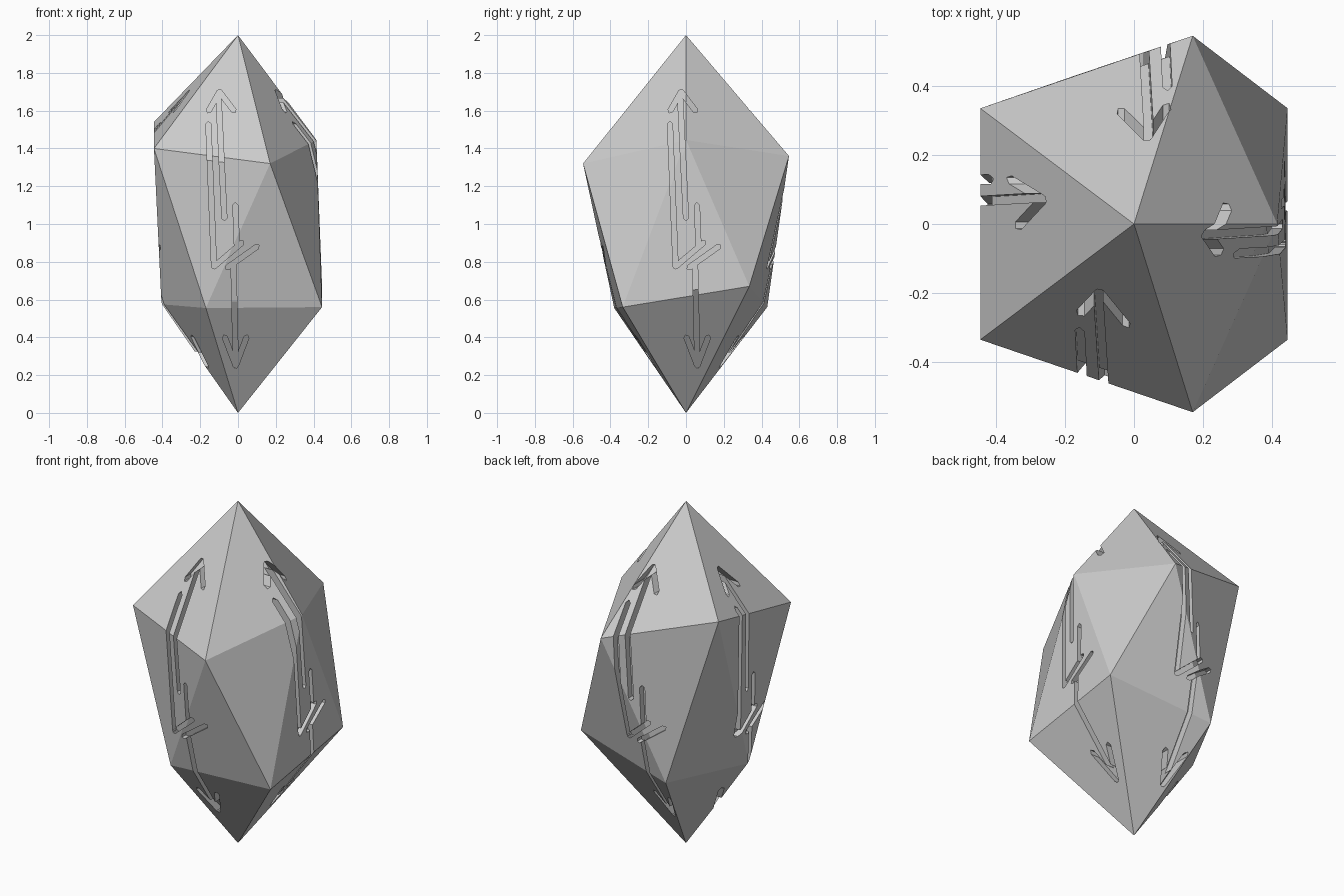
import bpy, bmesh, math
from mathutils import Vector, Matrix

if "Cube" in bpy.data.objects:
    bpy.data.objects.remove(bpy.data.objects["Cube"])

# Crystal rings: uneven, hand-tweaked stretched icosahedron
LOWER = [(.445, -.335, .56), (-.17, -.38, .555), (-.405, 0, .575), (-.17, .43, .56), (.445, .335, .67)]
UPPER = [(.17, -.545, 1.32), (-.445, -.335, 1.40), (-.445, .335, 1.54), (.17, .545, 1.36), (.415, 0, 1.445)]

# Carved strokes on one side: (start u, z, end u, z)
STROKES = [
    (-.104, 1.69, -.072, 1.03),   # upper shaft
    (-.098, 1.70, -.022, 1.60),   # upper barbs
    (-.098, 1.70, -.155, 1.60),
    (-.157, 1.53, -.127, .775),   # long side line
    (-.127, .775, .02, .90),      # upper diagonal
    (-.014, 1.10, -.006, .885),   # short upright
    (-.055, .77, .10, .88),       # lower diagonal
    (-.024, .79, -.012, .26),     # lower shaft
    (-.012, .25, -.07, .40),      # lower barbs
    (-.012, .25, .045, .40),
]
WIDTH = .027


def crystal(name, scale=1.0):
    bm = bmesh.new()
    c = Vector((0, 0, 1))
    add = lambda p: bm.verts.new(c + (Vector(p) - c) * scale)
    lo, up = [add(p) for p in LOWER], [add(p) for p in UPPER]
    bottom, top = add((0, 0, 0)), add((0, 0, 2))
    for i in range(5):
        j = (i + 1) % 5
        for f in ((bottom, lo[i], lo[j]), (lo[i], up[i], lo[j]),
                  (up[i], up[j], lo[j]), (up[i], top, up[j])):
            bm.faces.new(f)
    return finish(bm, name)


def finish(bm, name):
    bmesh.ops.recalc_face_normals(bm, faces=bm.faces)
    me = bpy.data.meshes.new(name)
    bm.to_mesh(me)
    bm.free()
    ob = bpy.data.objects.new(name, me)
    bpy.context.collection.objects.link(ob)
    return ob


def stroke_cutter(name, angle, shift):
    """Prisms with pointed ends, facing -y, turned to one side."""
    bm = bmesh.new()
    for u0, z0, u1, z1 in STROKES:
        a, b = Vector((u0 + shift, 0, z0)), Vector((u1 + shift, 0, z1))
        d = (b - a).normalized()
        n = Vector((-d.z, 0, d.x)) * WIDTH / 2
        t = d * WIDTH / 2
        outline = [a + n, a - t, a - n, b - n, b + t, b + n]
        rings = [[bm.verts.new(p + Vector((0, y, 0))) for p in outline] for y in (-.05, -.7)]
        bm.faces.new(rings[0])
        bm.faces.new(rings[1][::-1])
        for i in range(6):
            j = (i + 1) % 6
            bm.faces.new((rings[0][i], rings[1][i], rings[1][j], rings[0][j]))
    bmesh.ops.transform(bm, matrix=Matrix.Rotation(angle, 4, 'Z'), verts=bm.verts)
    return finish(bm, name)


def subtract(ob, other):
    m = ob.modifiers.new("carve", 'BOOLEAN')
    m.operation = 'DIFFERENCE'
    m.solver = 'EXACT'
    m.use_self = True
    m.object = other
    bpy.context.view_layer.objects.active = ob
    bpy.ops.object.modifier_apply(modifier=m.name)


body = crystal("crystal")
core = crystal("groove_floor_core", .925)

# Carve the marks on front, right, back and left, each slightly shifted
for k, shift in enumerate((0, .072, .06, .027)):
    cutter = stroke_cutter("groove_cutter", k * math.pi / 2, shift)
    subtract(cutter, core)
    subtract(body, cutter)
    bpy.data.objects.remove(cutter)
bpy.data.objects.remove(core)
